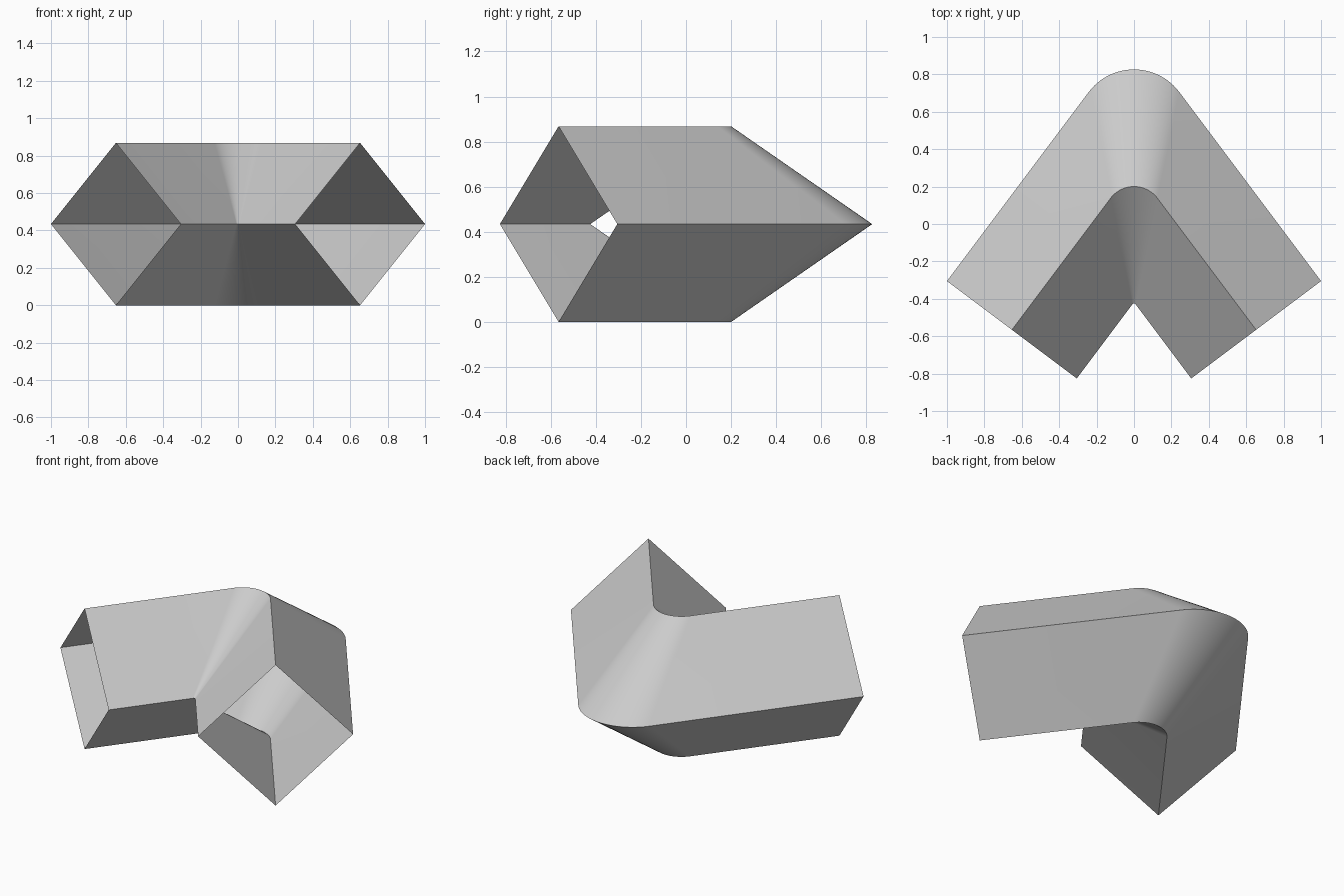
import bpy, bmesh, math

if "Cube" in bpy.data.objects:
    bpy.data.objects.remove(bpy.data.objects["Cube"])

HALF = 0.434                     # half diagonal of the square tube
BEND = math.atan2(0.8, 0.6)      # half angle of the elbow
STEPS = 24
NX, NY = math.sin(BEND), math.cos(BEND)
END_X, END_Y = 1.0, -0.305       # outer corner of the right-hand mouth

# rails: (inset from the outer corner, height, elbow radius)
RAILS = [(0, HALF, 0.303), (HALF, 2 * HALF, 0.157),
         (2 * HALF, HALF, 0.01), (HALF, 0, 0.157)]


def rail(inset, z, r):
    """Straight arm, rounded elbow, straight arm."""
    ex, ey = END_X - NX * inset, END_Y - NY * inset
    apex = ey + ex * NX / NY
    cy = apex - r / NY           # elbow centre, tangent to both arms
    pts = [(ex, ey, z)]
    for i in range(STEPS + 1):
        a = BEND * (1 - 2 * i / STEPS)
        pts.append((r * math.sin(a), cy + r * math.cos(a), z))
    return pts + [(-ex, ey, z)]


# open-ended bent square tube
bm = bmesh.new()
rows = [[bm.verts.new(p) for p in rail(*k)] for k in RAILS]
for k in range(4):
    a, b = rows[k], rows[(k + 1) % 4]
    for i in range(len(a) - 1):
        bm.faces.new((a[i], a[i + 1], b[i + 1], b[i]))
bm.normal_update()
# the first face lies on the upper outer side, so it must point up
if bm.faces[:][0].normal.z < 0:
    bmesh.ops.reverse_faces(bm, faces=bm.faces[:])
mesh = bpy.data.meshes.new("elbow_tube")
bm.to_mesh(mesh)
bm.free()
tube = bpy.data.objects.new("elbow_tube", mesh)
bpy.context.collection.objects.link(tube)

bpy.context.view_layer.objects.active = tube
tube.select_set(True)
bpy.ops.object.shade_smooth_by_angle(angle=math.radians(30))
